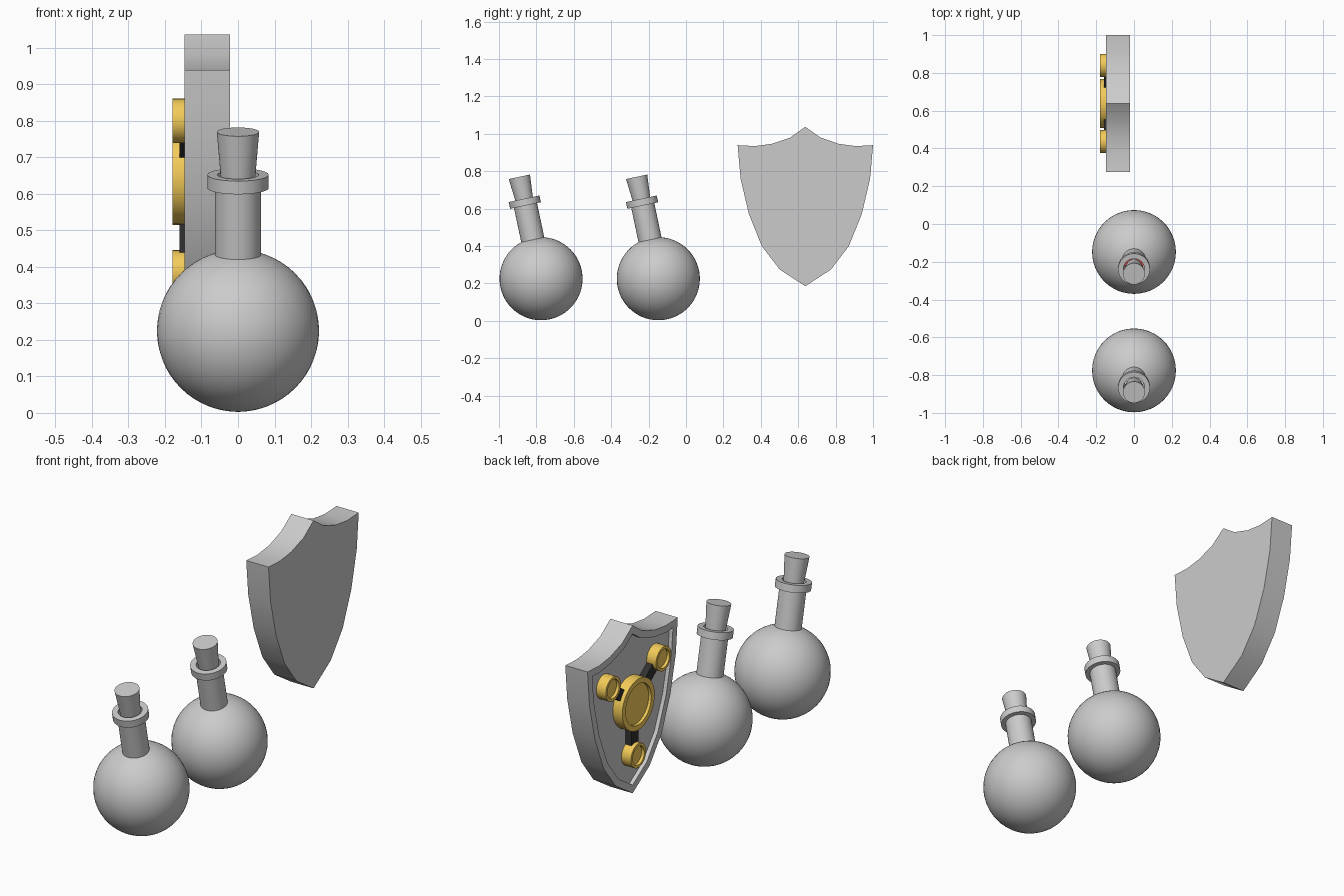
import bpy, bmesh, math
from mathutils import Matrix

if "Cube" in bpy.data.objects:
    bpy.data.objects.remove(bpy.data.objects["Cube"])


def material(name, rgb):
    m = bpy.data.materials.new(name)
    m.diffuse_color = (*rgb, 1)
    m.use_nodes = True
    m.node_tree.nodes["Principled BSDF"].inputs["Base Color"].default_value = m.diffuse_color
    return m


def finish(name, bm, mat=None):
    bmesh.ops.recalc_face_normals(bm, faces=bm.faces[:])
    me = bpy.data.meshes.new(name)
    bm.to_mesh(me)
    bm.free()
    ob = bpy.data.objects.new(name, me)
    bpy.context.collection.objects.link(ob)
    if mat:
        me.materials.append(mat)
    bpy.ops.object.select_all(action='DESELECT')
    ob.select_set(True)
    bpy.context.view_layer.objects.active = ob
    bpy.ops.object.shade_smooth_by_angle(angle=math.radians(30))
    return ob


def lathe(name, profile, matrix, mat=None, steps=48):
    """Revolve (radius, height) points around z, then place with matrix."""
    bm = bmesh.new()
    vs = [bm.verts.new((r, 0, h)) for r, h in profile]
    es = [bm.edges.new(p) for p in zip(vs, vs[1:])]
    bmesh.ops.spin(bm, geom=vs + es, cent=(0, 0, 0), axis=(0, 0, 1),
                   angle=2 * math.pi, steps=steps)
    bmesh.ops.remove_doubles(bm, verts=bm.verts[:], dist=1e-5)
    bm.transform(matrix)
    return finish(name, bm, mat)


red = material("red_liquid", (0.7, 0.05, 0.05))
gold = material("gold", (0.9, 0.6, 0.1))
black = material("black", (0.03, 0.03, 0.03))

# Two round flasks, leaning towards the front
R = 0.222
TILT = Matrix.Rotation(math.radians(12), 4, 'X')
neck_r = 0.063
start = math.asin(neck_r / R)
body = []
for i in range(29):
    a = math.pi + (start - math.pi) * i / 28
    body.append((R * math.sin(a), R * math.cos(a)))
neck = [(neck_r, 0.400), (0.084, 0.400), (0.084, 0.437), (0.056, 0.437), (0.056, 0.20)]
cork = [(0, 0.39), (0.044, 0.39), (0.058, 0.557), (0, 0.557)]
level = 0.03
top = math.acos(level / 0.21)
liquid = [(0.21 * math.sin(a), 0.21 * math.cos(a))
          for a in (math.pi + (top - math.pi) * i / 16 for i in range(17))] + [(0, level)]
for tag, y, mat in (("front", -0.775, None), ("middle", -0.148, red)):
    place = Matrix.Translation((0, y, 0.225))
    lathe(tag + "_flask", body + neck, place @ TILT)
    lathe(tag + "_cork", cork, place @ TILT)
    lathe(tag + "_liquid", liquid, place, mat)

# Shield plate with a rim around a sunken face on the left side
CY = 0.638
half = [(0, 1.037), (0.082, 0.979), (0.180, 0.946), (0.270, 0.934), (0.362, 0.939),
        (0.346, 0.759), (0.302, 0.571), (0.233, 0.400), (0.137, 0.274), (0, 0.185)]
outline = half + [(-y, z) for y, z in half[-2:0:-1]]
bm = bmesh.new()
back = bm.faces.new([bm.verts.new((-0.022, CY + y, z)) for y, z in outline])
ext = bmesh.ops.extrude_face_region(bm, geom=[back], use_keep_orig=True)["geom"]
bmesh.ops.translate(bm, vec=(-0.125, 0, 0),
                    verts=[g for g in ext if isinstance(g, bmesh.types.BMVert)])
face = [g for g in ext if isinstance(g, bmesh.types.BMFace)][0]
bmesh.ops.recalc_face_normals(bm, faces=bm.faces[:])
bmesh.ops.inset_region(bm, faces=[face], thickness=0.035, use_even_offset=True)
bmesh.ops.inset_region(bm, faces=[face], thickness=0.0005, use_even_offset=True)
bmesh.ops.translate(bm, vec=(0.02, 0, 0), verts=face.verts[:])
finish("shield", bm)


# Gold rimmed discs joined by black bars
def disc(name, y, z, r, inner):
    m = Matrix.Translation((-0.125, y, z)) @ Matrix.Rotation(math.radians(-90), 4, 'Y')
    lathe(name, [(0, 0), (r, 0), (r, 0.055), (inner, 0.055), (inner, 0.040), (0, 0.040)],
          m, gold, 32)


CZ = 0.645
disc("centre_disc", CY, CZ, 0.13, 0.103)
for tag, dy, dz in (("back", 0.202, 0.155), ("front", -0.202, 0.155), ("lower", 0, -0.26)):
    disc(tag + "_disc", CY + dy, CZ + dz, 0.061, 0.047)
    bm = bmesh.new()
    bmesh.ops.create_cube(bm, size=1)
    bm.transform(Matrix.Translation((-0.1425, CY + dy * 0.6, CZ + dz * 0.6))
                 @ Matrix.Rotation(math.atan2(dz, dy), 4, 'X')
                 @ Matrix.Diagonal((0.035, 0.16, 0.055, 1)))
    finish(tag + "_bar", bm, black)
